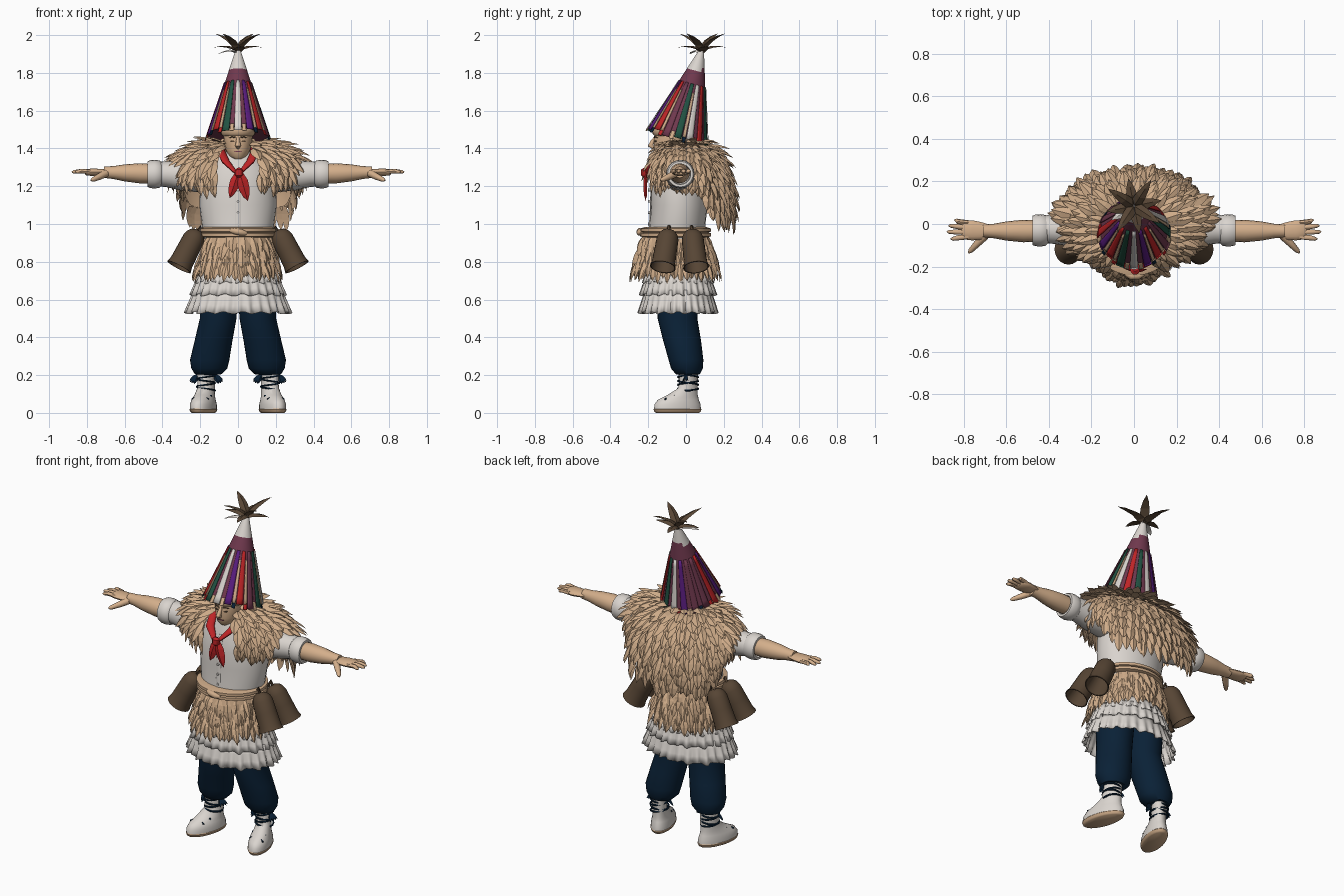
import bpy, bmesh, random
from math import sin, cos, pi, radians, degrees
from mathutils import Vector as V

random.seed(4)
if "Cube" in bpy.data.objects:
    bpy.data.objects.remove(bpy.data.objects["Cube"])


def paint(name, r, g, b):
    m = bpy.data.materials.new(name)
    m.use_nodes = True
    m.diffuse_color = (r, g, b, 1)
    m.node_tree.nodes["Principled BSDF"].inputs["Base Color"].default_value = (r, g, b, 1)
    return m


fur = paint("fur tan", .62, .41, .25)
skin = paint("skin", .66, .43, .26)
white = paint("cloth white", .7, .66, .62)
navy = paint("navy", .003, .015, .037)
brown = paint("dark brown", .095, .06, .035)
red = paint("red", .52, .018, .02)
plum = paint("plum", .16, .04, .075)
green = paint("green", .016, .085, .055)
purple = paint("purple", .1, .012, .21)


def build(name, verts, faces, mats, smooth=True, pick=None, thick=0):
    me = bpy.data.meshes.new(name)
    me.from_pydata([tuple(v) for v in verts], [], faces)
    for m in mats:
        me.materials.append(m)
    if pick:
        for p in me.polygons:
            p.material_index = pick(p.center)
    bm = bmesh.new()
    bm.from_mesh(me)
    bmesh.ops.recalc_face_normals(bm, faces=bm.faces)
    bm.to_mesh(me)
    bm.free()
    if smooth:
        me.shade_smooth()
        me.set_sharp_from_angle(angle=radians(45))
    ob = bpy.data.objects.new(name, me)
    bpy.context.scene.collection.objects.link(ob)
    if thick:
        ob.modifiers.new("thickness", "SOLIDIFY").thickness = thick


def sheet(name, f, nu, nv, mats, wrap=True, caps=True, **kw):
    """Grid surface f(u, v), optionally closed around u and capped in v."""
    n = nu if wrap else nu + 1
    verts = [f(i / nu, j / nv) for j in range(nv + 1) for i in range(n)]
    faces = [(j * n + i, j * n + (i + 1) % n, (j + 1) * n + (i + 1) % n, (j + 1) * n + i)
             for j in range(nv) for i in range(nu)]
    if wrap and caps:
        faces += [tuple(range(n)), tuple(range(nv * n, nv * n + n))]
    build(name, verts, faces, mats, **kw)


def loft(name, rows, mat, sides=28, skew=0):
    """Stack of level ellipses: x, y, z, x radius, y radius."""
    def f(u, v):
        x, y, z, rx, ry = rows[round(v * (len(rows) - 1))]
        dy = ry * sin(u * 2 * pi)
        return x + rx * cos(u * 2 * pi) + skew * (y + dy), y + dy, z
    sheet(name, f, sides, len(rows) - 1, [mat])


def tube(name, pts, radii, mat, sides=12, flat=1, axis=None):
    """Round or flattened tube through points."""
    pts = [V(p) for p in pts]
    last = len(pts) - 1

    def f(u, v):
        k = round(v * last)
        t = V(axis) if axis else pts[min(k + 1, last)] - pts[max(k - 1, 0)]
        t.normalize()
        side = t.cross(V((0, 1, 0)) if abs(t.z) > .8 else V((0, 0, 1))).normalized()
        up = side.cross(t)
        r = radii[k] if isinstance(radii, (list, tuple)) else radii
        return pts[k] + r * (cos(u * 2 * pi) * side + flat * sin(u * 2 * pi) * up)
    sheet(name, f, sides, last, [mat])


class Tufts:
    """Collects pointed leaf shapes into one mesh."""
    def __init__(self):
        self.v, self.f = [], []

    def add(self, root, d, n, length, width, bend=0):
        d = V(d).normalized()
        side = d.cross(V(n)).normalized()
        n = side.cross(d)
        b = len(self.v)
        for s, w in ((0, .5), (.3, 1), (.55, .95), (.8, .6)):
            p = V(root) + d * length * s + n * bend * s * s
            self.v += [p - side * w * width, p + n * w * width * .5, p + side * w * width]
        self.v.append(V(root) + d * length + n * bend)
        for k in (b, b + 3, b + 6):
            self.f += [(k + i, k + (i + 1) % 3, k + 3 + (i + 1) % 3, k + 3 + i) for i in range(3)]
        self.f += [(b + 9 + i, b + 9 + (i + 1) % 3, b + 12) for i in range(3)]

    def done(self, name, mat):
        build(name, self.v, self.f, [mat], smooth=False)


def furry(name, f, span, rows, count, length, width, tilt, centre):
    """Fur layer: a backing sheet plus overlapping rows of tufts."""
    sheet(name + "_backing", lambda u, v: f((u * 2 - 1) * span, v), 48, 10, [fur], wrap=False)
    tufts = Tufts()
    for j in range(rows):
        t = .08 + .92 * j / (rows - 1)
        n = int(count * (.45 + .55 * t))
        for i in range(n):
            a = span * (2 * (i + .5 * (j % 2) + random.uniform(.1, .5)) / n - 1)
            p, e = f(a, t), .01
            down = (f(a, t + e) - p).normalized()
            out = (f(a + e, t) - p).cross(down).normalized()
            if out.dot(p - V(centre)) < 0:
                out = -out
            d = down + out * (tilt + random.uniform(-.12, .15)) + V((random.uniform(-.15, .15), 0, 0))
            tufts.add(p, d, out, length * random.uniform(.8, 1.2), width * random.uniform(.8, 1.2), -.018)
    tufts.done(name, fur)


# Torso, shirt front and belt
loft("shirt", [(0, -.05, .92, .18, .15), (0, -.045, 1, .192, .148), (0, -.035, 1.1, .205, .15),
               (0, -.035, 1.2, .2, .15), (0, -.03, 1.3, .18, .13), (0, -.05, 1.38, .08, .08)], white)
tube("shirt_placket", [(0, -.193, .97), (0, -.186, 1.1), (0, -.184, 1.2), (0, -.162, 1.29)], .014, white, flat=.3)
for k in range(4):
    tube("shirt_button", [(0, -.185, 1 + k * .06), (0, -.2, 1 + k * .06)], .007, white)
loft("neck", [(0, -.05, 1.3, .06, .06), (0, -.06, 1.42, .052, .055)], skin)
for z in (.943, .968):
    loft("rope_belt", [(0, -.055, z - .015, .185, .165), (0, -.055, z - .008, .203, .188),
                       (0, -.055, z + .008, .203, .188), (0, -.055, z + .015, .185, .165)], fur)
tube("belt_knot", [(-.04, -.235, .965), (-.015, -.245, .962), (.02, -.245, .955), (.045, -.235, .95)],
     [.01, .017, .017, .01], fur)


# Fur cape and fur skirt
def cape(a, t):
    keys = ((0, .3), (52, .28), (76, .15), (105, .12), (180, .15))
    b, q = min(abs(degrees(a)), 179), t * 1.75
    for (a0, d0), (a1, d1) in zip(keys, keys[1:]):
        if a0 <= b < a1:
            drop = d0 + (d1 - d0) * (b - a0) / (a1 - a0)
    r = .25 + .75 * sin(q)
    depth = .205 if cos(a) > 0 else .215
    return V((.325 * r * sin(a), -.03 + .06 * r + depth * r * cos(a), 1.425 - drop * (1 - cos(q))))


def apron(a, t):
    return V(((.17 + .035 * t) * sin(a), -.055 + (.17 + .04 * t) * cos(a), .94 - .145 * t))


furry("fur_cape", cape, radians(160), 10, 44, .115, .025, .42, (0, .03, 1.15))
furry("fur_skirt", apron, pi, 6, 46, .1, .02, .17, (0, -.055, .9))

# Ruffled petticoat, three pleated tiers
for top, low, rx, ry in ((.77, .69, .225, .185), (.73, .625, .25, .2), (.65, .53, .278, .207)):
    def ruffle(u, v):
        a = u * 2 * pi
        k = .85 + .15 * v + v * (.04 * cos(a * 30) + .015 * sin(a * 13))
        return rx * k * sin(a), -.042 + ry * k * cos(a), top + (low - top) * v + .006 * v * sin(a * 17)
    sheet("ruffle_tier", ruffle, 180, 3, [white], caps=False, thick=.005)

# Head and face
loft("head", [(0, -.118, 1.343, .026, .03), (0, -.108, 1.36, .048, .056), (0, -.093, 1.395, .066, .078),
              (0, -.08, 1.44, .075, .09), (0, -.075, 1.48, .078, .092), (0, -.07, 1.54, .07, .08)], skin)
tube("nose", [(0, -.16, 1.462), (0, -.178, 1.435), (0, -.188, 1.415), (0, -.172, 1.405)],
     [.007, .011, .015, .01], skin)
tube("mouth", [(0, -.155, 1.383), (0, -.171, 1.383)], .021, plum, flat=.13)
for s in (-1, 1):
    tube("eye", [(s * .029, -.15, 1.438), (s * .029, -.167, 1.438)], .011, brown, flat=.45)
    tube("eyebrow", [(s * .014, -.167, 1.458), (s * .032, -.164, 1.462), (s * .048, -.151, 1.456)],
         [.004, .004, .002], brown)
    tube("ear", [(s * .07, -.07, 1.43), (s * .086, -.06, 1.435)], [.024, .018], skin)
loft("headband", [(0, -.07, 1.465, .08, .094), (0, -.07, 1.475, .089, .106), (0, -.07, 1.5, .092, .109),
                  (0, -.07, 1.515, .08, .1)], fur)


# Pointed hat with ribbons
def hat(a, v, off=0):
    low = V(((.16 + off) * sin(a), -.04 - (.152 + off) * cos(a), 1.47 + .05 * cos(a)))
    tip = V(((.012 + off) * sin(a), .083 - (.012 + off) * cos(a), 1.925))
    return low.lerp(tip, v)


def ribbon(at, width, mat, low, high):
    sheet("hat_ribbon", lambda u, v: hat(at + (u - .5) * width, low + (high - low) * v, .008 - .003 * v),
          3, 8, [mat], wrap=False, thick=.004)


sheet("hat", lambda u, v: hat(u * 2 * pi, v), 36, 20, [plum, white], pick=lambda c: int(c.z > 1.815))
slot = 2 * pi / 16
colours = [white, purple, red, plum, green, white, red, green, white, purple, plum, plum, red, purple, red, green]
for i, mat in enumerate(colours):
    ribbon(i * slot, slot * .58, mat, .02 * (i % 3) - .05, .6)
for k in (-2.5, -1.5, 1.5, 2.5, 4.5):
    ribbon(k * slot, slot * .26, fur, 0, .5)
for k in range(16):
    ribbon((k + .5) * slot, slot * .3, (fur, navy, red)[k % 3], -.06, .03)

# Feathers on the tip
plume = Tufts()
for i in range(8):
    a, steep = i * pi / 4 + .2, i % 2
    el = 1.2 if steep else .85
    d = V((cos(a) * cos(el), sin(a) * cos(el), sin(el)))
    plume.add((0, .085, 1.905), d, V((0, 0, 1)), .15 if steep else .11, .026, -.1 if steep else -.08)
plume.done("hat_feathers", brown)
pale = Tufts()
pale.add((0, .08, 1.9), (-.7, -.4, .6), (0, 0, 1), .1, .022, -.075)
pale.done("pale_feather", white)

# Neckerchief
for s in (-1, 1):
    tube("neckerchief_fold", [(0, .015, 1.4), (s * .075, -.03, 1.405), (s * .092, -.1, 1.39), (s * .065, -.175, 1.33),
                              (s * .012, -.21, 1.272)], [.014, .02, .022, .024, .014], red, flat=.6)
tube("neckerchief_knot", [(.005, -.213, 1.295), (.005, -.217, 1.285), (.005, -.217, 1.26), (.005, -.213, 1.248)],
     [.01, .022, .022, .01], red)
tails = Tufts()
tails.add((.0, -.205, 1.27), (-.33, -.02, -1), (0, -1, 0), .14, .027)
tails.add((.01, -.21, 1.27), (.28, -.02, -1), (0, -1, 0), .155, .03)
tails.done("neckerchief_tails", red)

for s in (-1, 1):
    # Sleeve, cuff, arm and hand
    tube("sleeve", [(s * x, -.025, z) for x, z in ((.1, 1.26), (.2, 1.255), (.3, 1.258), (.38, 1.264), (.45, 1.265))],
         [.085, .088, .08, .068, .064], white, 20)
    tube("cuff", [(s * x, -.03, 1.264) for x in (.405, .415, .44, .465, .478, .478, .45)],
         [.062, .072, .076, .074, .068, .055, .052], white, 20, axis=(1, 0, 0))
    tube("forearm", [(s * x, -.033, 1.266 + (x - .44) * .03) for x in (.44, .52, .6, .66, .71)],
         [.05, .053, .045, .034, .03], skin, 16)
    tube("palm", [(s * x, y, 1.274) for x, y in ((.68, -.033), (.72, -.033), (.76, -.03), (.8, -.028), (.81, -.028))],
         [.03, .042, .047, .044, .03], skin, 14, flat=.42)
    for y, tip, reach in ((.006, .018, .845), (-.017, -.008, .872), (-.039, -.037, .88), (-.06, -.07, .862)):
        tube("finger", [(s * .78, y, 1.276), (s * .83, (y + tip) / 2, 1.28), (s * (reach - .01), tip, 1.276),
                        (s * reach, tip, 1.274)], [.012, .012, .009, .003], skin, 8)
    tube("thumb", [(s * .7, -.055, 1.268), (s * .735, -.09, 1.25), (s * .768, -.125, 1.235), (s * .778, -.136, 1.231)],
         [.02, .017, .012, .004], skin, 10)

    # Two hollow bells on the hip
    for y, lean in ((-.09, -.17), (.03, .12)):
        top, axis = V((s * .212, y, .965)), V((s * .52, lean, -1)).normalized()
        tube("bell", [top + axis * d for d in (0, .008, .025, .05, .12, .19, .22, .22, .06)],
             [.02, .036, .05, .058, .06, .062, .069, .063, .045], brown, 20, axis=axis)
        tube("bell_strap", [(s * .18, y, .95), (s * .2, y, .985), top + axis * .01], .01, brown, 8)

    # Trouser leg
    loft("trouser_leg", [(s * x, y, z, rx, ry) for x, y, z, rx, ry in (
        (.1, -.04, .72, .105, .12), (.105, -.045, .5, .097, .105), (.13, -.02, .38, .1, .1), (.15, 0, .28, .104, .092),
        (.152, .005, .235, .095, .084), (.158, .01, .205, .07, .064), (.162, .01, .2, .04, .04))], navy)

    # Wrapped boot, sole and laces
    skew = -.25 * s
    loft("boot", [(s * .172, y, z, rx, ry) for y, z, rx, ry in (
        (-.045, .018, .064, .124), (-.045, .045, .064, .122), (-.04, .07, .058, .108), (-.018, .095, .05, .08),
        (.01, .13, .045, .052), (.014, .17, .045, .048), (.014, .22, .048, .05))], white, skew=skew)
    loft("sole", [(s * .172, -.045, z, r, r + .06) for z, r in ((0, .054), (.006, .062), (.018, .067), (.024, .062))],
         fur, skew=skew)
    for turn in (-1, 1):
        tube("ankle_lace", [(s * .17 + .049 * cos(k * .4), .011 + turn * .054 * sin(k * .4), .2 - .0026 * k)
                            for k in range(33)], .005, navy, 6)
        tube("instep_lace", [(s * .185 + turn * .045, -.06, .09), (s * .195, -.09, .092), (s * .2 - turn * .045, -.11, .072)],
             .005, navy, 6)
    bow = Tufts()
    for side in (-1, 1):
        for k in range(4):
            bow.add((s * .168 + side * .045, .0, .2), (side * (.3 + .25 * k), -.3 + .2 * k, -.7), (0, -1, .1), .055, .011)
    bow.done("lace_tassels", navy)
